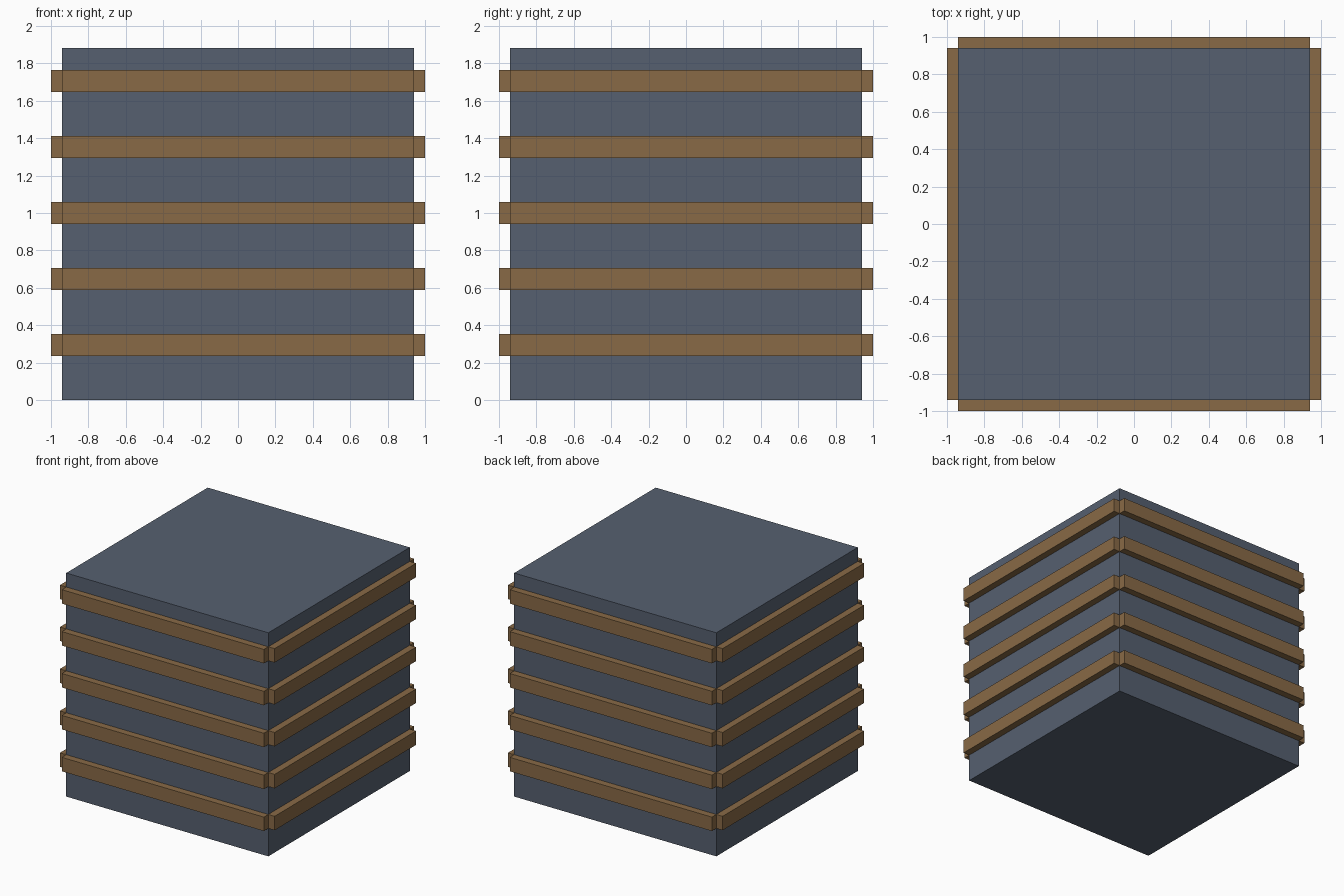
import bpy
import math
from mathutils import Matrix

if "Cube" in bpy.data.objects:
    bpy.data.objects.remove(bpy.data.objects["Cube"])

U = 2 / 17          # module: body is 16 modules, slats stand half a module proud
BODY = 16 * U
PROUD = U / 2


def material(name, color):
    m = bpy.data.materials.new(name)
    m.diffuse_color = (*color, 1)
    m.use_nodes = True
    m.node_tree.nodes["Principled BSDF"].inputs["Base Color"].default_value = m.diffuse_color
    return m


def box(name, size, center, mat, turn=0):
    bpy.ops.mesh.primitive_cube_add(size=1)
    ob = bpy.context.object
    ob.name = name
    ob.data.transform(Matrix.Rotation(turn, 4, 'Z')
                      @ Matrix.Translation(center)
                      @ Matrix.Diagonal((*size, 1)))
    ob.data.materials.append(mat)
    return ob


slate = material("slate_blue", (0.093, 0.117, 0.162))
wood = material("brown_wood", (0.250, 0.144, 0.061))

# Main block
box("body", (BODY, BODY, BODY), (0, 0, BODY / 2), slate)

# Five rows of slats on each of the four sides
for s, side in enumerate(("front", "right", "back", "left")):
    for row in range(5):
        z = (2.5 + 3 * row) * U
        box(f"{side}_slat_{row + 1}", (BODY, PROUD, U),
            (0, -(BODY + PROUD) / 2, z), wood, s * math.pi / 2)
